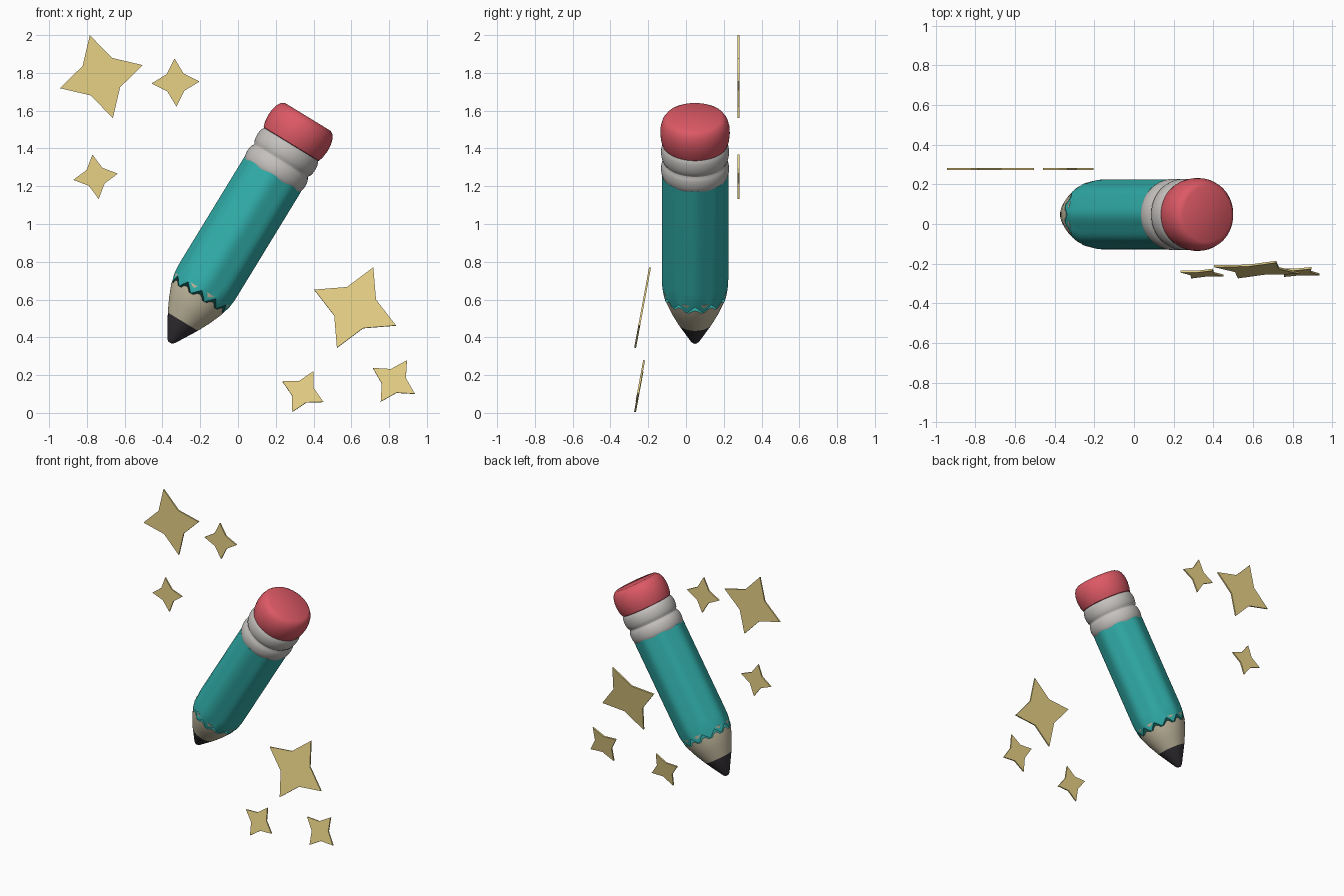
import bpy, bmesh, math
from mathutils import Matrix, Vector

if "Cube" in bpy.data.objects:
    bpy.data.objects.remove(bpy.data.objects["Cube"])

def mat(name, rgb):
    m = bpy.data.materials.new(name)
    m.diffuse_color = (*rgb, 1)
    m.use_nodes = True
    m.node_tree.nodes["Principled BSDF"].inputs["Base Color"].default_value = m.diffuse_color
    return m

TEAL = mat("teal", (0.03, 0.42, 0.40))
RED = mat("red", (0.72, 0.10, 0.13))
WOOD = mat("wood", (0.58, 0.52, 0.37))
LEAD = mat("lead", (0.04, 0.035, 0.04))
METAL = mat("metal", (0.55, 0.53, 0.51))
GOLD = mat("gold", (0.80, 0.64, 0.24))

# Pencil frame: local z runs from the tip to the eraser
PENCIL = Matrix.Translation((-0.36, 0.048, 0.372)) @ Matrix.Rotation(math.radians(31.4), 4, 'Y')
N = 96

def finish(name, bm, material, matrix, angle=35):
    bmesh.ops.recalc_face_normals(bm, faces=bm.faces)
    me = bpy.data.meshes.new(name)
    bm.to_mesh(me)
    bm.free()
    ob = bpy.data.objects.new(name, me)
    bpy.context.collection.objects.link(ob)
    ob.matrix_world = matrix
    me.materials.append(material)
    if angle:
        bpy.ops.object.select_all(action='DESELECT')
        ob.select_set(True)
        bpy.context.view_layer.objects.active = ob
        bpy.ops.object.shade_smooth_by_angle(angle=math.radians(angle))
    return ob

def loft(name, rows, material, angle=35):
    """Each row is a function of the angle giving (radius, height)."""
    bm = bmesh.new()
    rings = []
    for row in rows:
        ring = []
        for i in range(N):
            a = 2 * math.pi * i / N
            r, h = row(a)
            ring.append(bm.verts.new((r * math.cos(a), r * math.sin(a), h)))
        rings.append(ring)
    for lo, hi in zip(rings, rings[1:]):
        for i in range(N):
            j = (i + 1) % N
            bm.faces.new((lo[i], lo[j], hi[j], hi[i]))
    bm.faces.new(rings[0])
    bm.faces.new(rings[-1])
    return finish(name, bm, material, PENCIL, angle)

def lathe(name, profile, material):
    return loft(name, [lambda a, p=p: p for p in profile], material)

# Sharpened cone, shared by lead, wood and the painted edge
CONE = [(0.012, 0.0), (0.024, 0.012), (0.093, 0.13), (0.128, 0.20), (0.157, 0.27), (0.169, 0.33), (0.171, 0.37)]

def cone_radius(h):
    for (r0, h0), (r1, h1) in zip(CONE, CONE[1:]):
        if h <= h1:
            return r0 + (r1 - r0) * (h - h0) / (h1 - h0)
    return CONE[-1][0]

lathe("lead_tip", CONE[:3], LEAD)
lathe("wood_cone", CONE[2:6], WOOD)

# Painted body: softly eight-sided, with a zigzag lower edge
def side(a):
    return 0.173 + 0.003 * math.cos(8 * a)

def zigzag(a):
    t = (a * 12 / (2 * math.pi)) % 1
    h = 0.28 + 0.045 * abs(2 * t - 1)
    return cone_radius(h) + 0.003, h

loft("pencil_body", [zigzag, lambda a: (side(a) - 0.001, 0.36),
                     lambda a: (side(a), 0.40), lambda a: (side(a), 1.045)], TEAL)

# Ferrule: two rounded bands
def band(h0, h1):
    return [(0.166 + 0.014 * math.sin(math.pi * k / 8) ** 0.6, h0 + (h1 - h0) * k / 8) for k in range(9)]

lathe("ferrule", band(1.03, 1.128) + band(1.13, 1.232), METAL)

# Eraser
lathe("eraser", [(0.160, 1.225), (0.172, 1.233), (0.180, 1.26), (0.184, 1.30), (0.182, 1.335),
                 (0.173, 1.368), (0.159, 1.389), (0.141, 1.400)], RED)

# Four-pointed flat stars
def star(name, x, y, z, radius, turn, tilt):
    bm = bmesh.new()
    pts = []
    for k in range(8):
        a = math.radians(turn + 45 * k)
        r = radius * (0.5 if k % 2 else 1)
        pts.append((r * math.cos(a), r * math.sin(a)))
    front, back = [[bm.verts.new((px, d, pz)) for px, pz in pts] for d in (-0.005, 0.005)]
    bm.faces.new(front)
    bm.faces.new(back)
    for i in range(8):
        j = (i + 1) % 8
        bm.faces.new((front[i], front[j], back[j], back[i]))
    m = Matrix.Translation((x, y, z)) @ Matrix.Rotation(math.radians(tilt), 4, 'X')
    finish(name, bm, GOLD, m, 0)

STARS = [("upper_star_large", -0.7235, 0.277, 1.78, 0.228, 15.5, 0),
         ("upper_star_right", -0.331, 0.277, 1.749, 0.128, 2.4, 0),
         ("upper_star_low", -0.754, 0.277, 1.25, 0.119, 8, 0),
         ("lower_star_large", 0.62, -0.23, 0.557, 0.237, -24, -10.5),
         ("lower_star_left", 0.343, -0.25, 0.112, 0.122, -27, -10.5),
         ("lower_star_right", 0.825, -0.242, 0.169, 0.131, -32, -10.5)]
for s in STARS:
    star(*s)
